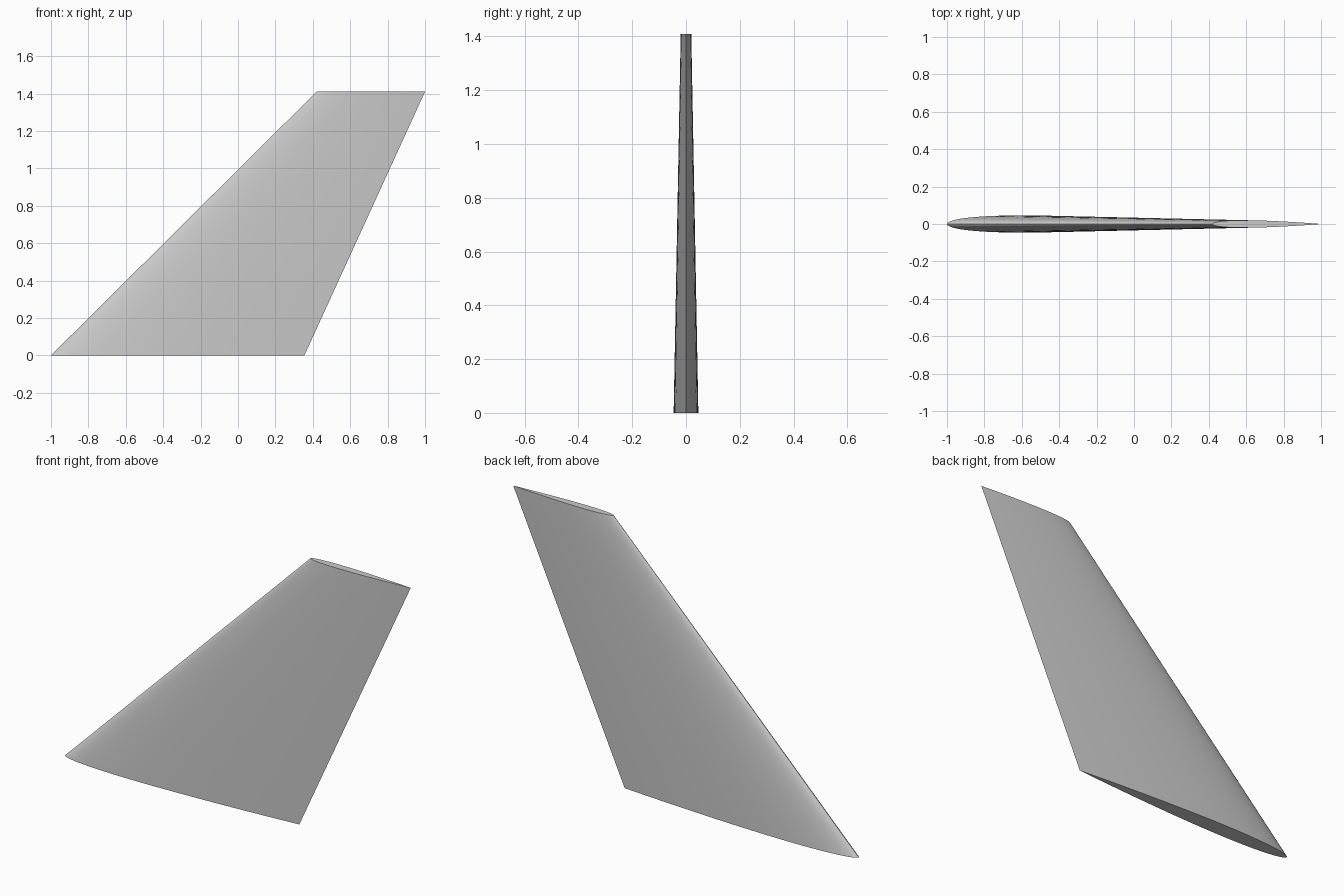
import bpy, bmesh, math

cube = bpy.data.objects.get("Cube")
if cube:
    bpy.data.objects.remove(cube)

STEPS = 28          # points from leading to trailing edge
THICKNESS = 0.068   # thickness as a fraction of chord
HEIGHT = 1.41

# One flat grey for the whole fin
grey = bpy.data.materials.new("light grey")
grey.use_nodes = True
colour = (0.6, 0.6, 0.6, 1)
grey.diffuse_color = colour
grey.node_tree.nodes["Principled BSDF"].inputs["Base Color"].default_value = colour


def half_width(u):
    """Symmetric aerofoil, blunt at the nose and closed at the tail."""
    return 5 * THICKNESS * (0.2969 * math.sqrt(u) - 0.126 * u - 0.3516 * u**2
                            + 0.2843 * u**3 - 0.1036 * u**4)


def section(bm, lead, trail, z):
    """Ring of vertices: front side nose to tail, back side tail to nose."""
    chord = trail - lead
    us = [(1 - math.cos(math.pi * i / STEPS)) / 2 for i in range(STEPS + 1)]
    ring = [(u, -half_width(u)) for u in us]
    ring += [(u, half_width(u)) for u in us[-2:0:-1]]
    return [bm.verts.new((lead + u * chord, w * chord, z)) for u, w in ring]


# Swept, tapered fin lofted between root and tip
bm = bmesh.new()
root = section(bm, -1.0, 0.355, 0)
tip = section(bm, 0.42, 1.0, HEIGHT)
count = len(root)
for i in range(count):
    j = (i + 1) % count
    bm.faces.new((root[i], root[j], tip[j], tip[i]))
bm.faces.new(root[::-1])
bm.faces.new(tip)
bmesh.ops.recalc_face_normals(bm, faces=bm.faces)

mesh = bpy.data.meshes.new("swept_fin")
bm.to_mesh(mesh)
bm.free()
mesh.materials.append(grey)
fin = bpy.data.objects.new("swept_fin", mesh)
bpy.context.collection.objects.link(fin)
bpy.context.view_layer.objects.active = fin
fin.select_set(True)
bpy.ops.object.shade_smooth_by_angle(angle=math.radians(40))
